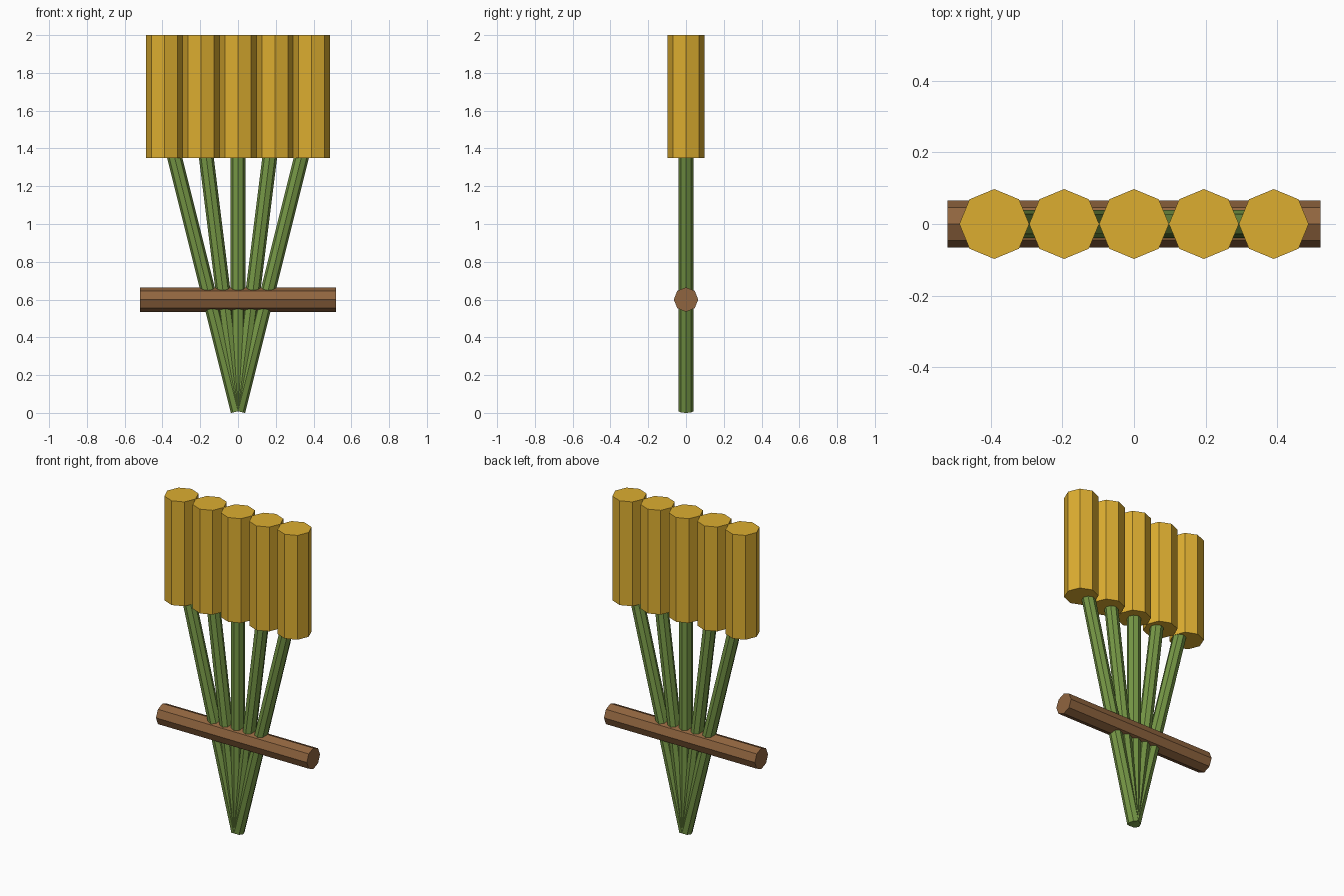
import bpy
from mathutils import Vector

if "Cube" in bpy.data.objects:
    bpy.data.objects.remove(bpy.data.objects["Cube"])


def material(name, color):
    mat = bpy.data.materials.new(name)
    mat.diffuse_color = (*color, 1)
    mat.use_nodes = True
    mat.node_tree.nodes["Principled BSDF"].inputs["Base Color"].default_value = mat.diffuse_color
    return mat


YELLOW = material("yellow", (0.72, 0.42, 0.03))
GREEN = material("green", (0.18, 0.31, 0.06))
BROWN = material("brown", (0.28, 0.13, 0.05))


def rod(name, start, end, radius, mat):
    """Eight-sided flat-shaded cylinder between two points."""
    start, end = Vector(start), Vector(end)
    axis = end - start
    # Tilt only in the XZ plane so corners stay aligned with the axes
    tilt = Vector((0, 0, 1)).rotation_difference(axis).to_euler()
    bpy.ops.mesh.primitive_cylinder_add(
        vertices=8, radius=radius, depth=axis.length,
        location=(start + end) / 2, rotation=tilt)
    obj = bpy.context.object
    obj.name = name
    obj.data.materials.append(mat)
    return obj


# Fan of stems, each carrying an upright flower head
HEAD_R = 0.0975
for i in range(-2, 3):
    x = i * 2 * HEAD_R
    rod(f"stem_{i + 3}", (0, 0, 0.009), (x, 0, 1.57), 0.039, GREEN)
    rod(f"flower_head_{i + 3}", (x, 0, 1.35), (x, 0, 2.0), HEAD_R, YELLOW)

# Crossbar binding the stems
rod("crossbar", (-0.52, 0, 0.6), (0.52, 0, 0.6), 0.065, BROWN)
